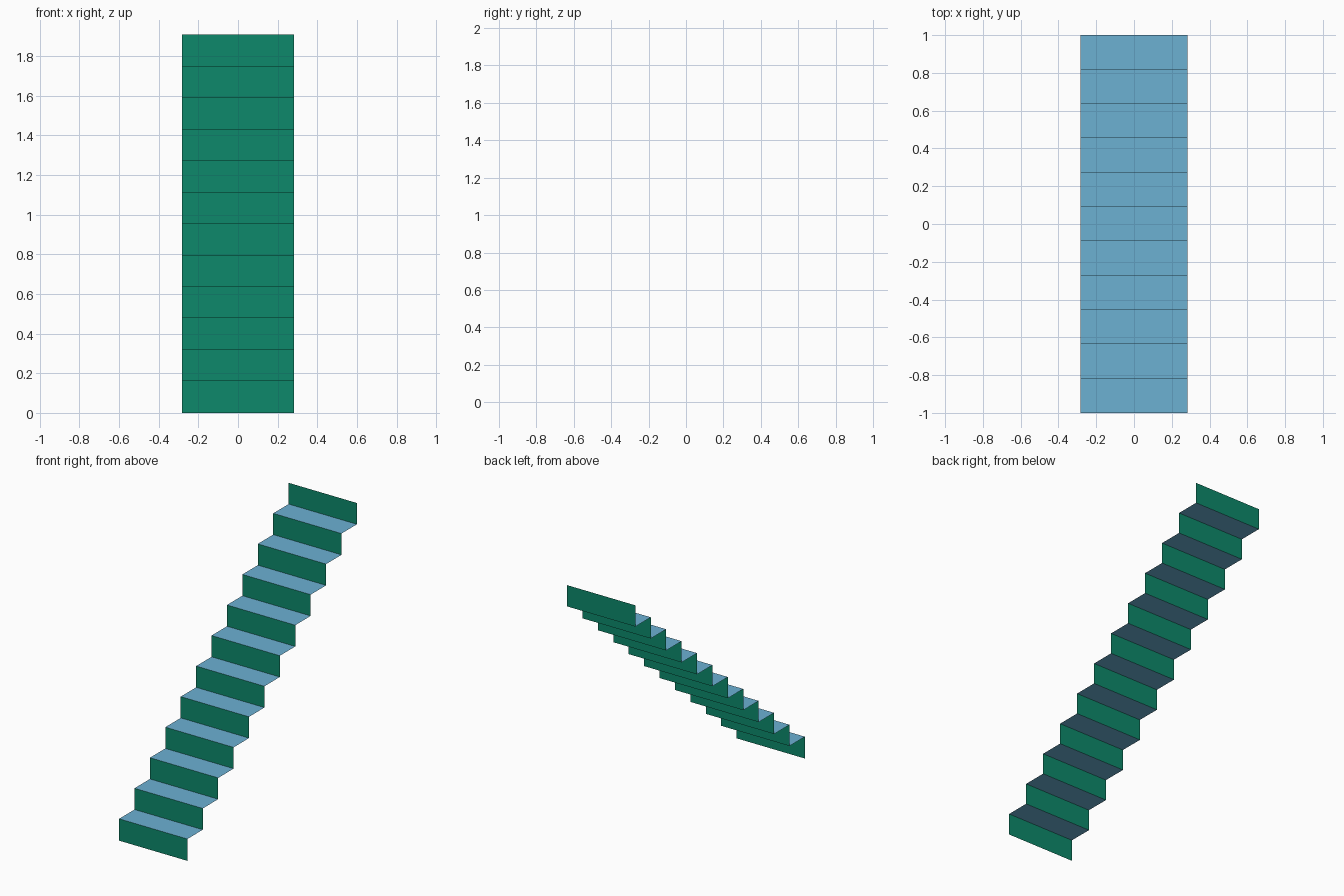
import bpy, bmesh

if "Cube" in bpy.data.objects:
    bpy.data.objects.remove(bpy.data.objects["Cube"])

RISERS = 12
HALF_W = 0.282
DEPTH = 2.0 / (RISERS - 1)      # tread depth
FIRST = 0.163                   # first riser is slightly taller
RISE = 0.1586


def make_material(name, rgb):
    mat = bpy.data.materials.new(name)
    mat.diffuse_color = (*rgb, 1.0)
    mat.use_nodes = True
    mat.node_tree.nodes["Principled BSDF"].inputs["Base Color"].default_value = mat.diffuse_color
    return mat


def height(i):
    """Height of the stair profile after i risers."""
    return 0.0 if i == 0 else FIRST + (i - 1) * RISE


def make_strips(name, segments, mat):
    """One rectangle across the stair width for each (y, z) profile segment."""
    bm = bmesh.new()
    for (y0, z0), (y1, z1) in segments:
        bm.faces.new([bm.verts.new(p) for p in (
            (-HALF_W, y0, z0), (HALF_W, y0, z0),
            (HALF_W, y1, z1), (-HALF_W, y1, z1))])
    mesh = bpy.data.meshes.new(name)
    bm.to_mesh(mesh)
    bm.free()
    mesh.materials.append(mat)
    obj = bpy.data.objects.new(name, mesh)
    bpy.context.collection.objects.link(obj)
    return obj


green = make_material("riser green", (0.004, 0.25, 0.145))
blue = make_material("tread blue", (0.15, 0.44, 0.65))

# Upright thin risers
make_strips("risers", [
    ((-1 + i * DEPTH, height(i)), (-1 + i * DEPTH, height(i + 1)))
    for i in range(RISERS)], green)

# Flat thin treads joining neighbouring risers
make_strips("treads", [
    ((-1 + i * DEPTH, height(i + 1)), (-1 + (i + 1) * DEPTH, height(i + 1)))
    for i in range(RISERS - 1)], blue)
